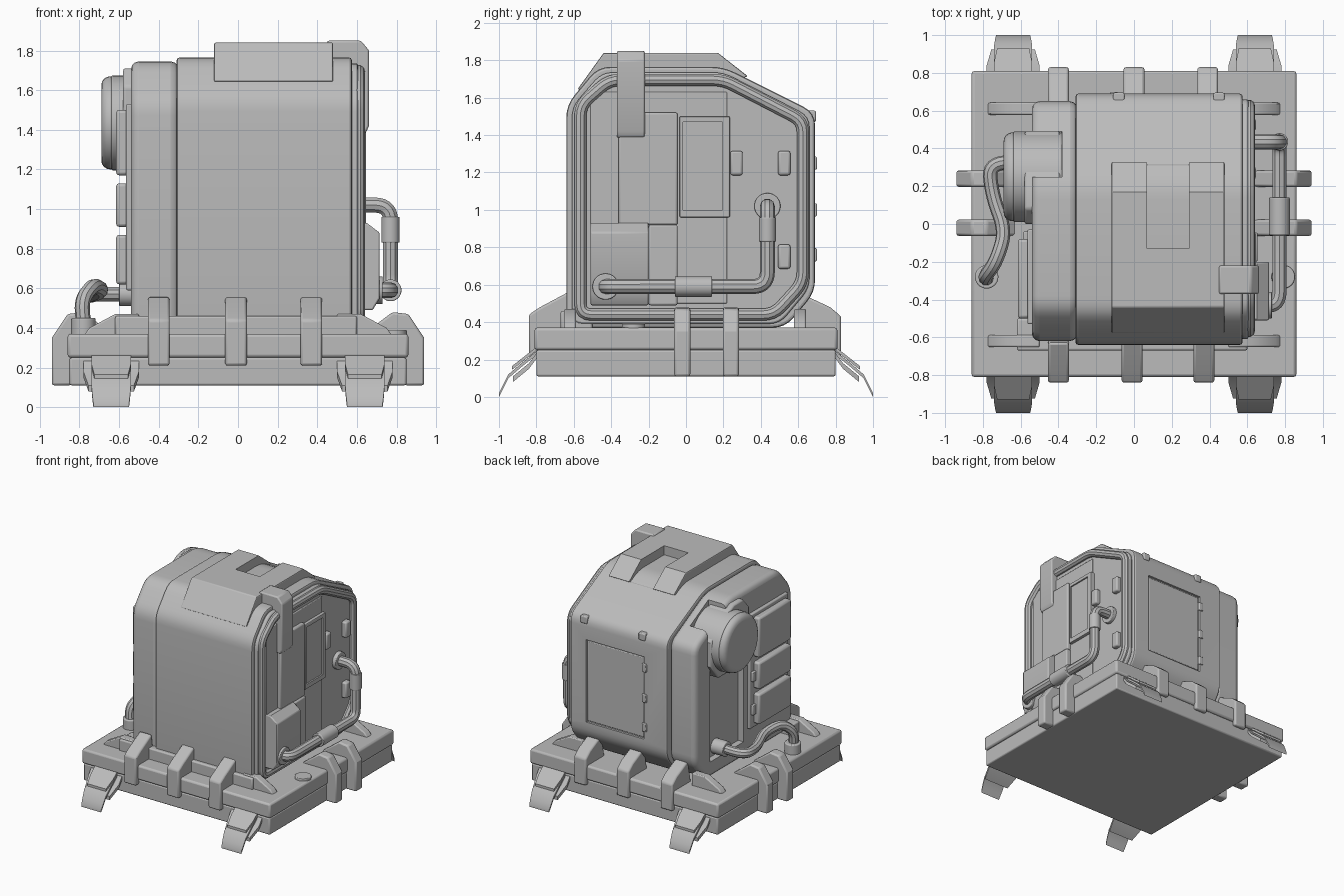
import bpy, bmesh, math
from mathutils import Vector

if "Cube" in bpy.data.objects:
    bpy.data.objects.remove(bpy.data.objects["Cube"])

grey = bpy.data.materials.new("plain grey")
grey.diffuse_color = (0.5, 0.5, 0.5, 1)
grey.use_nodes = True
grey.node_tree.nodes["Principled BSDF"].inputs["Base Color"].default_value = grey.diffuse_color


def finish(name, bm, bevel=0, seg=2, mat=grey):
    bmesh.ops.recalc_face_normals(bm, faces=bm.faces)
    me = bpy.data.meshes.new(name)
    bm.to_mesh(me)
    bm.free()
    ob = bpy.data.objects.new(name, me)
    bpy.context.collection.objects.link(ob)
    me.materials.append(mat)
    if bevel:
        m = ob.modifiers.new("bevel", "BEVEL")
        m.width, m.segments, m.limit_method = bevel, seg, "ANGLE"
        m.angle_limit = math.radians(40)
    smooth(ob)
    return ob


def smooth(ob):
    bpy.ops.object.select_all(action="DESELECT")
    ob.select_set(True)
    bpy.context.view_layer.objects.active = ob
    bpy.ops.object.shade_smooth_by_angle(angle=math.radians(32))


def fillet(pts, r, closed=True, n=5):
    """Round the corners of a polyline in 2D or 3D."""
    pts = [Vector(p) for p in pts]
    out = []
    for i, p in enumerate(pts):
        if not closed and i in (0, len(pts) - 1):
            out.append(p)
            continue
        a, b = pts[i - 1] - p, pts[(i + 1) % len(pts)] - p
        s, e = p + a.normalized() * min(r, a.length * .45), p + b.normalized() * min(r, b.length * .45)
        for k in range(n):
            t = k / (n - 1)
            out.append(s * (1 - t) ** 2 + p * 2 * t * (1 - t) + e * t * t)
    return out


def prism(name, pts, axis, a, b, bevel=0, seg=2):
    """Extrude a profile along an axis from a to b."""
    put = {"x": lambda p, t: (t, p[0], p[1]), "y": lambda p, t: (p[0], t, p[1]),
           "z": lambda p, t: (p[0], p[1], t)}[axis]
    bm = bmesh.new()
    lo = [bm.verts.new(put(p, a)) for p in pts]
    hi = [bm.verts.new(put(p, b)) for p in pts]
    bm.faces.new(lo)
    bm.faces.new(hi)
    for i in range(len(pts)):
        j = (i + 1) % len(pts)
        bm.faces.new((lo[i], lo[j], hi[j], hi[i]))
    return finish(name, bm, bevel, seg)


def box(name, x0, x1, y0, y1, z0, z1, bevel=0):
    return prism(name, [(x0, y0), (x1, y0), (x1, y1), (x0, y1)], "z", z0, z1, bevel)


def disc(name, c, r, axis, a, b, bevel=0, n=32):
    pts = [(c[0] + r * math.cos(k * math.tau / n), c[1] + r * math.sin(k * math.tau / n)) for k in range(n)]
    return prism(name, pts, axis, a, b, bevel, 4)


def tube(name, pts, r, closed=False):
    cu = bpy.data.curves.new(name, "CURVE")
    cu.dimensions, cu.bevel_depth, cu.bevel_resolution, cu.use_fill_caps = "3D", r, 3, True
    sp = cu.splines.new("POLY")
    sp.points.add(len(pts) - 1)
    for q, p in zip(sp.points, pts):
        q.co = (*p, 1)
    sp.use_cyclic_u = closed
    tmp = bpy.data.objects.new(name + "_path", cu)
    bpy.context.collection.objects.link(tmp)
    me = bpy.data.meshes.new_from_object(tmp.evaluated_get(bpy.context.evaluated_depsgraph_get()))
    bpy.data.objects.remove(tmp)
    ob = bpy.data.objects.new(name, me)
    bpy.context.collection.objects.link(ob)
    me.materials.clear()
    me.materials.append(grey)
    smooth(ob)
    return ob


def cut(ob, *bounds):
    c = box("cutter", *bounds)
    m = ob.modifiers.new("cut", "BOOLEAN")
    m.operation, m.solver, m.object = "DIFFERENCE", "EXACT", c
    bpy.context.view_layer.objects.active = ob
    for mod in list(ob.modifiers):
        bpy.ops.object.modifier_apply(modifier=mod.name)
    bpy.data.objects.remove(c)
    smooth(ob)


# Base slab with upper rim
box("base_lower", -.85, .85, -.80, .80, .11, .25, .01)
box("base_rim", -.86, .86, -.81, .81, .25, .37, .015)
box("base_plinth", -.62, .60, -.67, -.5, .36, .46, .01)

# Ribs on the front, back and both sides of the base
for x in (-.40, -.01, .37):
    prism("front_rib", [(-.79, .21), (-.84, .21), (-.84, .44), (-.78, .48), (-.63, .56), (-.60, .36), (-.79, .36)],
          "x", x - .055, x + .055, .012)
for x in (-.40, 0, .39):
    prism("back_rib", [(.79, .21), (.83, .21), (.83, .43), (.77, .48), (.62, .55), (.58, .36), (.79, .36)],
          "x", x - .055, x + .055, .012)
for s in (-1, 1):
    for y in (-.02, .24):
        prism("side_rib", [(s * x, z) for x, z in ((.84, .11), (.94, .11), (.94, .35), (.86, .47), (.78, .48),
                                                  (.62, .36), (.84, .36))], "y", y - .043, y + .043, .012)
    for y in (-.62, .61):
        prism("corner_bracket", [(s * x, z) for x, z in ((.5, .36), (.78, .36), (.75, .40), (.62, .47), (.5, .47))],
              "y", y - .032, y + .032, .008)

# Feet: bent tapering plates with a narrower cover
def foot(name, x, s, rows, t):
    bm = bmesh.new()
    rings = [[bm.verts.new((x + dx * w, s * y, z + dz)) for dx, dz in ((-1, 0), (1, 0), (1, t), (-1, t))]
             for y, z, w in rows]
    for a, b in zip(rings, rings[1:]):
        for i in range(4):
            j = (i + 1) % 4
            bm.faces.new((a[i], a[j], b[j], b[i]))
    bm.faces.new(rings[0])
    bm.faces.new(rings[-1])
    finish(name, bm)


for x in (-.64, .64):
    for s in (-1, 1):
        foot("foot", x, s, [(.78, .24, .10), (.88, .16, .10), (.95, .10, .10), (.98, .04, .095), (1, 0, .09)], .02)
        foot("foot_cover", x, s, [(.78, .23, .14), (.84, .15, .14), (.925, .08, .115)], .03)
        foot("foot_top_plate", x, s, [(.79, .255, .10), (.86, .20, .10), (.93, .145, .085)], .02)

# Main body shells
main = [(-.64, .37), (-.64, 1.56), (-.47, 1.765), (.2, 1.765), (.69, 1.52), (.69, .56), (.53, .37)]
left = [(-.62, .37), (-.62, 1.54), (-.45, 1.745), (.2, 1.745), (.65, 1.51), (.65, .54), (.5, .37)]
cap = [(-.61, .39), (-.61, 1.55), (-.45, 1.735), (.2, 1.735), (.66, 1.50), (.66, .58), (.5, .39)]
shell = prism("main_shell", fillet(main, .07), "x", -.31, .575, .015)
cut(shell, -.10, .43, .672, .8, .66, 1.34)
wing = prism("left_shell", fillet(left, .07), "x", -.54, -.30, .04, 3)
cut(wing, -.7, -.38, .25, .49, 1.4, 2)
cut(wing, -.7, -.49, .02, .46, .5, 1.45)
prism("right_cap", fillet(cap, .06), "x", .57, .605, .01)

# Tubular frame around the right side
ring = [(-.565, .44), (-.565, 1.56), (-.41, 1.695), (.2, 1.695), (.625, 1.475), (.625, .61), (.47, .44)]
tube("right_frame", [(.607, p[0], p[1]) for p in fillet(ring, .06)], .034, True)

# Roof saddle with a slot open to the back
saddle = prism("roof_saddle", [(-.58, 1.645), (-.44, 1.84), (.17, 1.84), (.33, 1.715), (.2, 1.66), (-.4, 1.6)],
               "x", -.12, .48, .008)
cut(saddle, .07, .29, -.13, .6, 1.71, 2)

# Back hatch, hinges and clips
box("hatch_door", -.09, .42, .66, .682, .67, 1.33, .006)
for z in (.76, 1.0, 1.25):
    box("hatch_hinge", -.125, -.085, .68, .70, z - .035, z + .035, .006)
for x in (-.08, .45):
    box("back_clip", x - .03, x + .03, .64, .695, 1.47, 1.53, .008)

# Left side: fan with arched housing, stacked panels
prism("fan_housing", [(0, 1.18), (0, 1.62), (.08, 1.71), (.2, 1.71), (.42, 1.60), (.49, 1.5), (.49, 1.3), (.40, 1.18)],
      "x", -.58, -.39, .012)
disc("fan_drum", (.25, 1.435), .24, "x", -.64, -.38, .01)
disc("fan_dome", (.25, 1.435), .235, "x", -.69, -.60, .05)
box("panel_backing", -.565, -.53, -.53, -.03, .59, 1.53, .008)
for z0, z1 in ((.62, .87), (.91, 1.13), (1.17, 1.50)):
    box("side_panel", -.615, -.55, -.50, -.08, z0, z1, .015)
    box("panel_latch", -.585, -.55, -.10, -.04, (z0 + z1) / 2 - .04, (z0 + z1) / 2 + .04, .005)

# Left hose and its socket
hose = [(-.48, .32, .57), (-.77, .33, .57), (-.75, .15, .56), (-.68, -.04, .59), (-.73, -.2, .62), (-.79, -.28, .54),
        (-.78, -.29, .42)]
tube("left_hose", fillet(hose, .12, False, 8), .038)
disc("hose_flange", (.32, .57), .06, "x", -.60, -.48, .006)
disc("hose_socket", (-.78, -.28), .062, "z", .36, .45, .008)

# Right side panels and door
box("upper_panel", .59, .645, -.36, -.045, .92, 1.52, .01)
box("right_inner_plate", .59, .615, -.51, .22, .5, 1.63, .006)
prism("lower_box", [(.59, .49), (.68, .49), (.715, .55), (.715, .88), (.65, .93), (.59, .93)], "y", -.51, -.20, .008)
box("lower_panel", .59, .655, -.20, -.045, .49, .92, .01)
door = box("right_door", .59, .64, -.035, .235, .96, 1.5, .008)
cut(door, .628, .7, -.015, .195, 1.0, 1.47)
for y, z in ((.27, 1.25), (.525, 1.25), (.525, .75)):
    box("right_clip", .59, .645, y - .033, y + .033, z - .065, z + .065, .012)

# Inverted L duct over the roof edge
prism("roof_duct", [(.45, 1.72), (.45, 1.85), (.62, 1.85), (.662, 1.80), (.662, 1.42), (.645, 1.385), (.59, 1.385),
                    (.59, 1.72)], "y", -.37, -.22, .01)

# Right pipe with collars and flanges
pipe = [(.59, .435, 1.02), (.77, .435, 1.02), (.77, .435, .59), (.77, -.43, .59), (.65, -.43, .59)]
tube("right_pipe", fillet(pipe, .08, False, 8), .04)
disc("pipe_sleeve", (.77, .435), .046, "z", .83, .96, .005)
disc("pipe_collar", (.77, .59), .055, "y", -.06, .14, .006)
disc("pipe_upper_flange", (.435, 1.02), .07, "x", .59, .635, .006)
disc("pipe_lower_flange", (-.43, .59), .07, "x", .65, .73, .006)

# Cap on the base top
disc("base_cap", (.79, -.28), .062, "z", .36, .39, .006)
